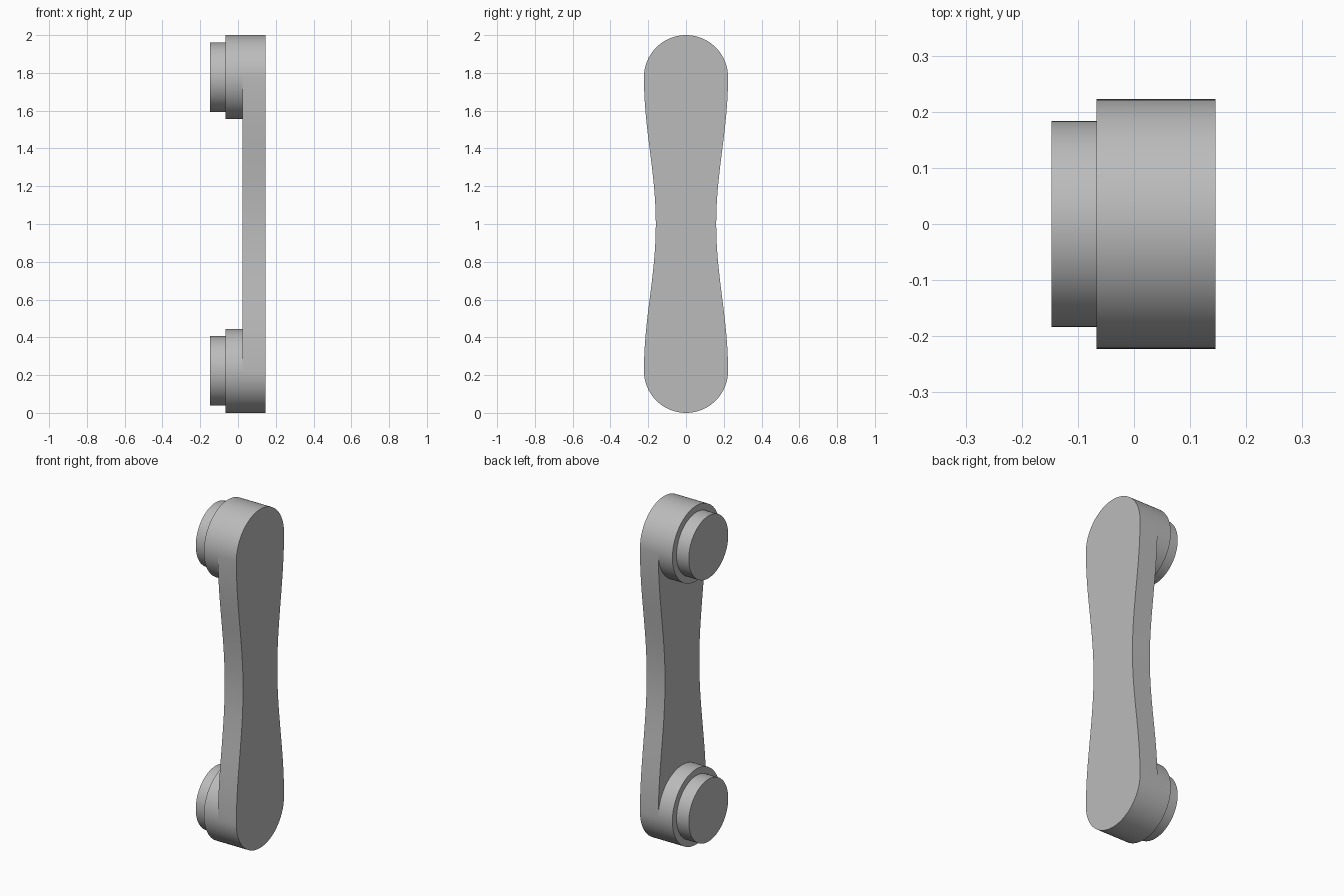
import bpy
import bmesh
from math import cos, sin, pi, radians

cube = bpy.data.objects.get("Cube")
if cube:
    bpy.data.objects.remove(cube, do_unlink=True)

# Plain grey finish
grey = bpy.data.materials.new("plain grey")
grey.use_nodes = True
colour = (0.5, 0.5, 0.5, 1)
grey.diffuse_color = colour
grey.node_tree.nodes["Principled BSDF"].inputs["Base Color"].default_value = colour

R = 0.2225          # end radius
WAIST = 0.16        # half width at mid height
LOW, HIGH = R, 2 - R
STEPS = 48


def extrude_x(name, outline, x0, x1):
    """Extrude a closed (y, z) outline from x0 to x1."""
    bm = bmesh.new()
    face = bm.faces.new([bm.verts.new((x0, y, z)) for y, z in outline])
    grown = bmesh.ops.extrude_face_region(bm, geom=[face], use_keep_orig=True)
    moved = [v for v in grown["geom"] if isinstance(v, bmesh.types.BMVert)]
    bmesh.ops.translate(bm, verts=moved, vec=(x1 - x0, 0, 0))
    bmesh.ops.recalc_face_normals(bm, faces=bm.faces)
    mesh = bpy.data.meshes.new(name)
    bm.to_mesh(mesh)
    bm.free()
    mesh.materials.append(grey)
    obj = bpy.data.objects.new(name, mesh)
    bpy.context.collection.objects.link(obj)
    bpy.ops.object.select_all(action='DESELECT')
    obj.select_set(True)
    bpy.context.view_layer.objects.active = obj
    bpy.ops.object.shade_smooth_by_angle(angle=radians(30))
    return obj


def arc(radius, z, start, end, steps):
    angles = [start + (end - start) * i / steps for i in range(steps + 1)]
    return [(radius * cos(a), z + radius * sin(a)) for a in angles]


# Waisted bar: round ends joined by gently concave sides
side = []
for i in range(1, STEPS):
    t = i / STEPS
    width = (R + WAIST) / 2 + (R - WAIST) / 2 * cos(2 * pi * t)
    side.append((width, LOW + (HIGH - LOW) * t))
outline = arc(R, HIGH, 0, pi, STEPS)
outline += [(-y, z) for y, z in reversed(side)]
outline += arc(R, LOW, pi, 2 * pi, STEPS)
outline += side
extrude_x("handle_bar", outline, 0.025, 0.145)

# Stepped round mounts at both ends
for label, z in (("lower", LOW), ("upper", HIGH)):
    extrude_x(label + "_boss", arc(R, z, 0, 2 * pi, 2 * STEPS)[:-1], -0.067, 0.025)
    extrude_x(label + "_foot", arc(0.184, z, 0, 2 * pi, 2 * STEPS)[:-1], -0.147, -0.067)
